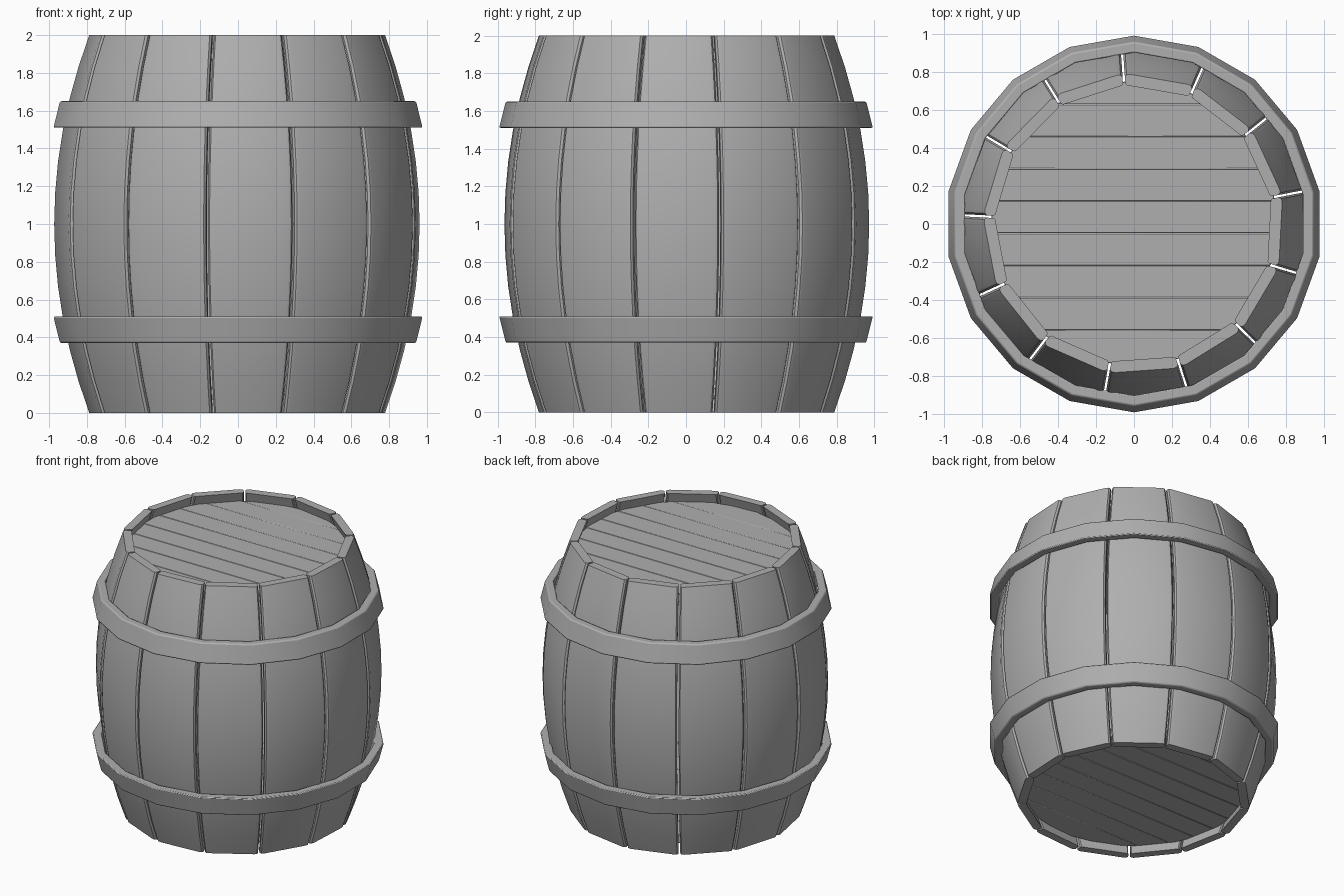
import bpy, bmesh
from math import sin, cos, tan, pi, radians, sqrt

if "Cube" in bpy.data.objects:
    bpy.data.objects.remove(bpy.data.objects["Cube"])

STAVES = 13
HALF = pi / STAVES

grey = bpy.data.materials.new("dark_grey")
grey.diffuse_color = (0.43, 0.43, 0.43, 1)
grey.use_nodes = True
grey.node_tree.nodes["Principled BSDF"].inputs["Base Color"].default_value = grey.diffuse_color


def finish(name, bm, bevel=0, segments=2):
    bmesh.ops.recalc_face_normals(bm, faces=bm.faces)
    me = bpy.data.meshes.new(name)
    bm.to_mesh(me)
    bm.free()
    me.materials.append(grey)
    ob = bpy.data.objects.new(name, me)
    bpy.context.collection.objects.link(ob)
    if bevel:
        m = ob.modifiers.new("soft_edges", 'BEVEL')
        m.width = bevel
        m.segments = segments
        m.limit_method = 'ANGLE'
        m.angle_limit = radians(40)
    bpy.ops.object.select_all(action='DESELECT')
    ob.select_set(True)
    bpy.context.view_layer.objects.active = ob
    bpy.ops.object.shade_smooth_by_angle(angle=radians(32))
    return ob


def skin(bm, rings, closed):
    """Join rings of points with quads; close into a loop or cap the ends."""
    vs = [[bm.verts.new(p) for p in r] for r in rings]
    n = len(vs[0])
    for a, b in zip(vs, vs[1:] + vs[:1] if closed else vs[1:]):
        for j in range(n):
            k = (j + 1) % n
            bm.faces.new((a[j], a[k], b[k], b[j]))
    if not closed:
        bm.faces.new(vs[0])
        bm.faces.new(vs[-1])


# Bowed staves: flat outside with chamfered long edges, narrow gaps between
def stave(i):
    ang = radians(80.15) + i * 2 * HALF
    c, s = cos(ang), sin(ang)
    rings = []
    for k in range(13):
        z = k / 6
        outer = (0.981 - 0.186 * (z - 1) ** 2) * cos(HALF)
        inner = outer - 0.06
        wo, wi = outer * tan(HALF) - 0.009, inner * tan(HALF) - 0.006
        half = [(inner, wi - 0.008), (inner + 0.006, wi),
                (outer - 0.02, wo - 0.002), (outer - 0.006, wo - 0.009),
                (outer, wo - 0.026)]
        section = half + [(r, -w) for r, w in reversed(half)]
        rings.append([(r * c - w * s, r * s + w * c, z) for r, w in section])
    bm = bmesh.new()
    skin(bm, rings, False)
    finish(f"stave_{i + 1}", bm)


for i in range(STAVES):
    stave(i)


# Tapered 18-sided hoops, mirrored about the middle
def hoop(name, flip):
    section = [(0.90, 1.65), (0.957, 1.65), (0.992, 1.51), (0.93, 1.51)]
    rings = []
    for k in range(18):
        a = radians(90 + 20 * k)
        rings.append([(r * cos(a), r * sin(a), 2.02 - z if flip else z)
                      for r, z in section])
    bm = bmesh.new()
    skin(bm, rings, True)
    finish(name, bm, 0.008)


hoop("upper_hoop", False)
hoop("lower_hoop", True)


# Plank heads recessed inside both rims
def head(name, z0, z1, radius=0.75, gap=0.0006):
    bm = bmesh.new()
    cuts = [-radius + 0.001] + [-0.557 + 0.1695 * k for k in range(8)] + [radius - 0.001]
    for lo, hi in zip(cuts, cuts[1:]):
        ys = [lo + gap + (hi - lo - 2 * gap) * t / 4 for t in range(5)]
        right = [(sqrt(radius ** 2 - y * y), y) for y in ys]
        outline = right + [(-x, y) for x, y in reversed(right)]
        skin(bm, [[(x, y, z) for x, y in outline] for z in (z0, z1)], False)
    finish(name, bm, 0.003, 1)


head("top_head", 1.87, 1.93)
head("bottom_head", 0.07, 0.13)
